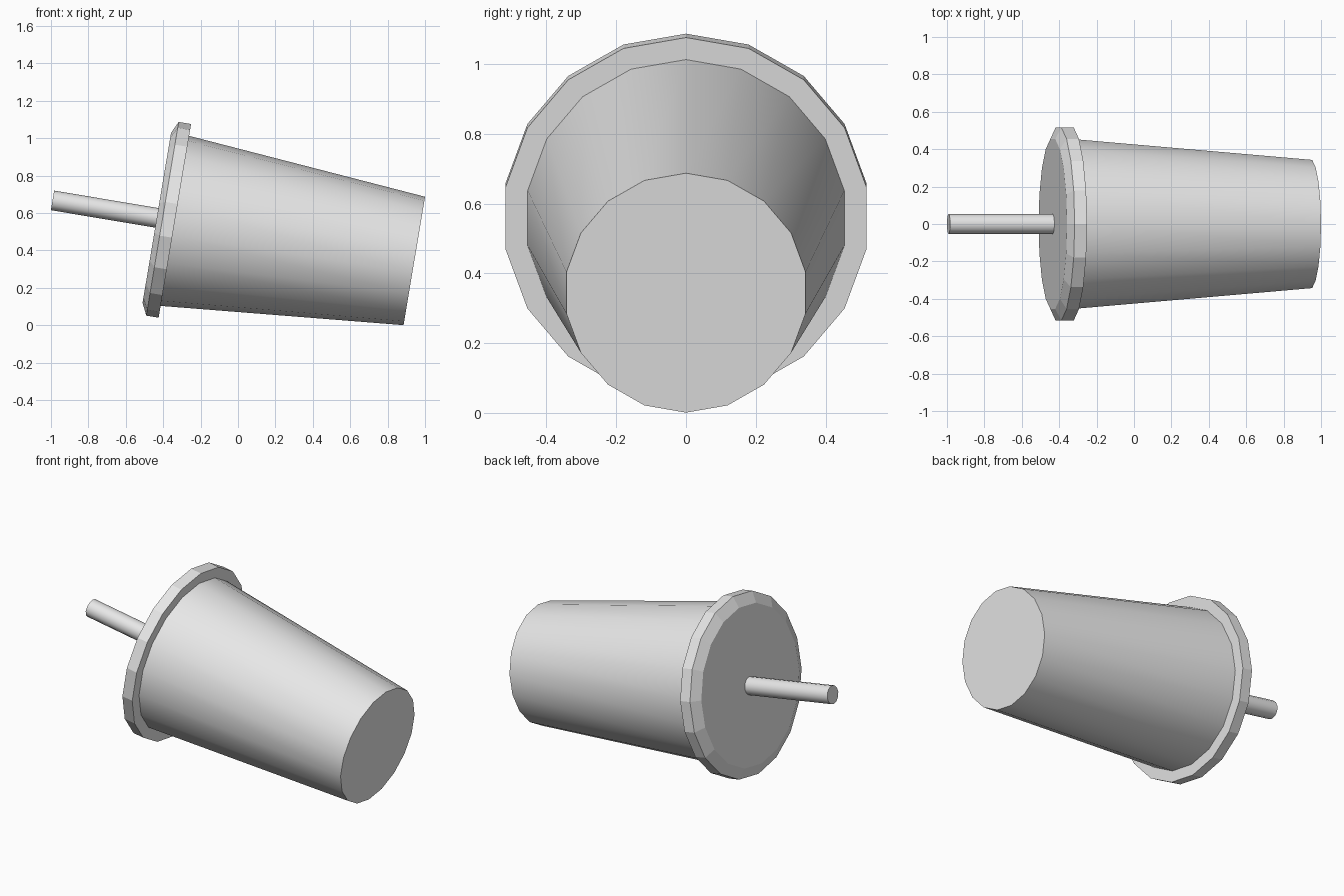
import bpy, bmesh
from math import radians, cos, sin, pi

if "Cube" in bpy.data.objects:
    bpy.data.objects.remove(bpy.data.objects["Cube"], do_unlink=True)

TILT = radians(9.5)
BASE = (0.9426, 0, 0.344)

# Single plain grey material
grey = bpy.data.materials.new("light_grey")
grey.use_nodes = True
COLOUR = (0.8, 0.8, 0.8, 1)
grey.diffuse_color = COLOUR
grey.node_tree.nodes["Principled BSDF"].inputs["Base Color"].default_value = COLOUR


def turned_part(name, profile, sides, smooth):
    """Closed solid turned from (radius, height) rings, laid along the tilted axis."""
    bm = bmesh.new()
    rings = [[bm.verts.new((r * cos(2 * pi * i / sides), r * sin(2 * pi * i / sides), h))
              for i in range(sides)] for r, h in profile]
    for low, high in zip(rings, rings[1:]):
        for i in range(sides):
            j = (i + 1) % sides
            bm.faces.new((low[i], low[j], high[j], high[i])).smooth = smooth
    bm.faces.new(rings[0][::-1])
    bm.faces.new(rings[-1])
    # Keep the end caps crisp
    for face in bm.faces:
        if len(face.verts) > 4:
            for edge in face.edges:
                edge.smooth = False
    mesh = bpy.data.meshes.new(name)
    bm.to_mesh(mesh)
    bm.free()
    mesh.materials.append(grey)
    obj = bpy.data.objects.new(name, mesh)
    obj.location = BASE
    obj.rotation_euler = (0, TILT - pi / 2, 0)
    bpy.context.collection.objects.link(obj)
    return obj


# Tapered cup body
turned_part("cup", [(0.348, 0), (0.461, 1.299)], 18, True)
# Faceted lid with a bevelled outer edge
turned_part("lid", [(0.525, 1.298), (0.525, 1.365), (0.461, 1.396)], 18, False)
# Straw standing out of the lid
turned_part("straw", [(0.053, 1.38), (0.053, 1.961)], 12, True)
